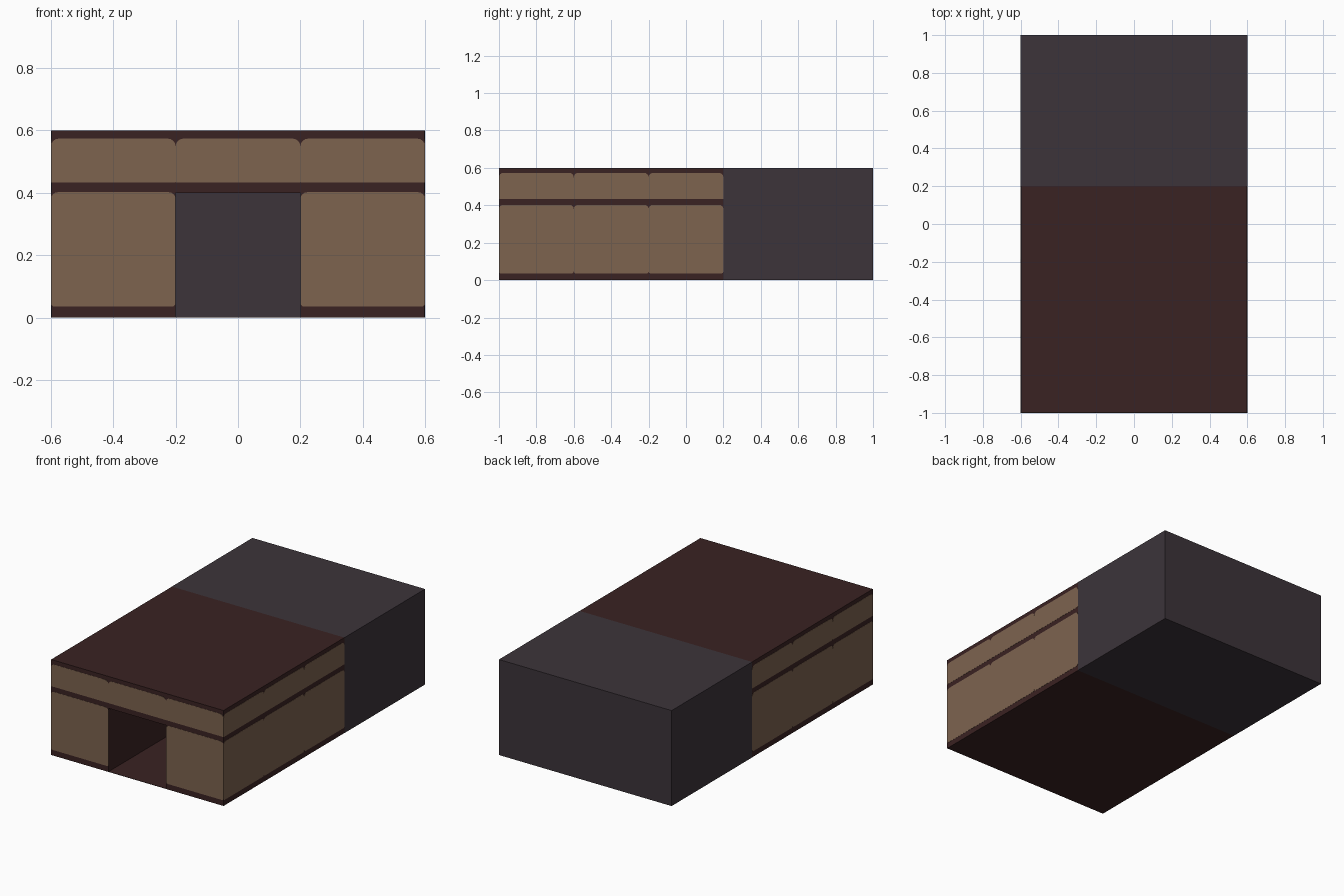
import bpy, bmesh, math
from mathutils import Vector

if "Cube" in bpy.data.objects:
    bpy.data.objects.remove(bpy.data.objects["Cube"])


def material(name, rgb):
    m = bpy.data.materials.new(name)
    m.diffuse_color = (*rgb, 1)
    m.use_nodes = True
    m.node_tree.nodes["Principled BSDF"].inputs["Base Color"].default_value = m.diffuse_color
    return m


MORTAR = material("dark red mortar", (0.042, 0.016, 0.016))
STONE = material("tan stone", (0.205, 0.125, 0.078))
GREY = material("dark grey", (0.045, 0.034, 0.042))
E = 0.001  # thickness of the stone plates


def prism(name, points, depth, mat):
    """Extrude a flat outline along the depth vector."""
    bm = bmesh.new()
    face = bm.faces.new([bm.verts.new(p) for p in points])
    ext = bmesh.ops.extrude_face_region(bm, geom=[face], use_keep_orig=True)
    moved = [g for g in ext["geom"] if isinstance(g, bmesh.types.BMVert)]
    bmesh.ops.translate(bm, verts=moved, vec=depth)
    bmesh.ops.recalc_face_normals(bm, faces=bm.faces)
    me = bpy.data.meshes.new(name)
    bm.to_mesh(me)
    bm.free()
    me.materials.append(mat)
    ob = bpy.data.objects.new(name, me)
    bpy.context.collection.objects.link(ob)
    return ob


def panel(a0, a1, z0, z1, top, bottom):
    """2D stone outline with rounded corners; top/bottom are corner radii."""
    pts = []
    for sx, sz, start in ((1, 1, 0), (0, 1, 90), (0, 0, 180), (1, 0, 270)):
        r = top if sz else bottom
        cx = a1 - r if sx else a0 + r
        cz = z1 - r if sz else z0 + r
        for i in range(5):
            t = math.radians(start + i * 22.5)
            pts.append((cx + r * math.cos(t), cz + r * math.sin(t)))
    return pts


# entrance hall: arch-shaped wall section running back to the rear block
w = 0.6 - E
wall = [(-w, 0), (-0.2, 0), (-0.2, 0.4), (0.2, 0.4), (0.2, 0),
        (w, 0), (w, 0.6), (-w, 0.6)]
prism("hall_walls", [(x, -1 + E, z) for x, z in wall], Vector((0, 1.2 - E, 0)), MORTAR)

# passage floor
prism("passage_floor", [(-0.2, -1 + E, 0), (0.2, -1 + E, 0), (0.2, 0.2, 0), (-0.2, 0.2, 0)],
      Vector((0, 0, 0.002)), MORTAR)

# rear block
prism("rear_block", [(-0.6, 0.2, 0), (0.6, 0.2, 0), (0.6, 0.2, 0.6), (-0.6, 0.2, 0.6)],
      Vector((0, 0.8, 0)), GREY)

# stone courses: (z bottom, z top, top radius, bottom radius)
UPPER = (0.433, 0.574, 0.025, 0.002)
LOWER = (0.035, 0.402, 0.022, 0.012)

for row, (z0, z1, rt, rb) in (("upper", UPPER), ("lower", LOWER)):
    for i in range(3):
        # front stones, leaving the doorway free
        if row == "upper" or i != 1:
            a = -0.6 + 0.4 * i
            prism("front_stone_" + row, [(x, -1, z) for x, z in panel(a, a + 0.4, z0, z1, rt, rb)],
                  Vector((0, E, 0)), STONE)
        # side stones
        a = -1 + 0.4 * i
        for s in (-1, 1):
            prism("side_stone_" + row, [(s * 0.6, y, z) for y, z in panel(a, a + 0.4, z0, z1, rt, rb)],
                  Vector((-s * E, 0, 0)), STONE)
